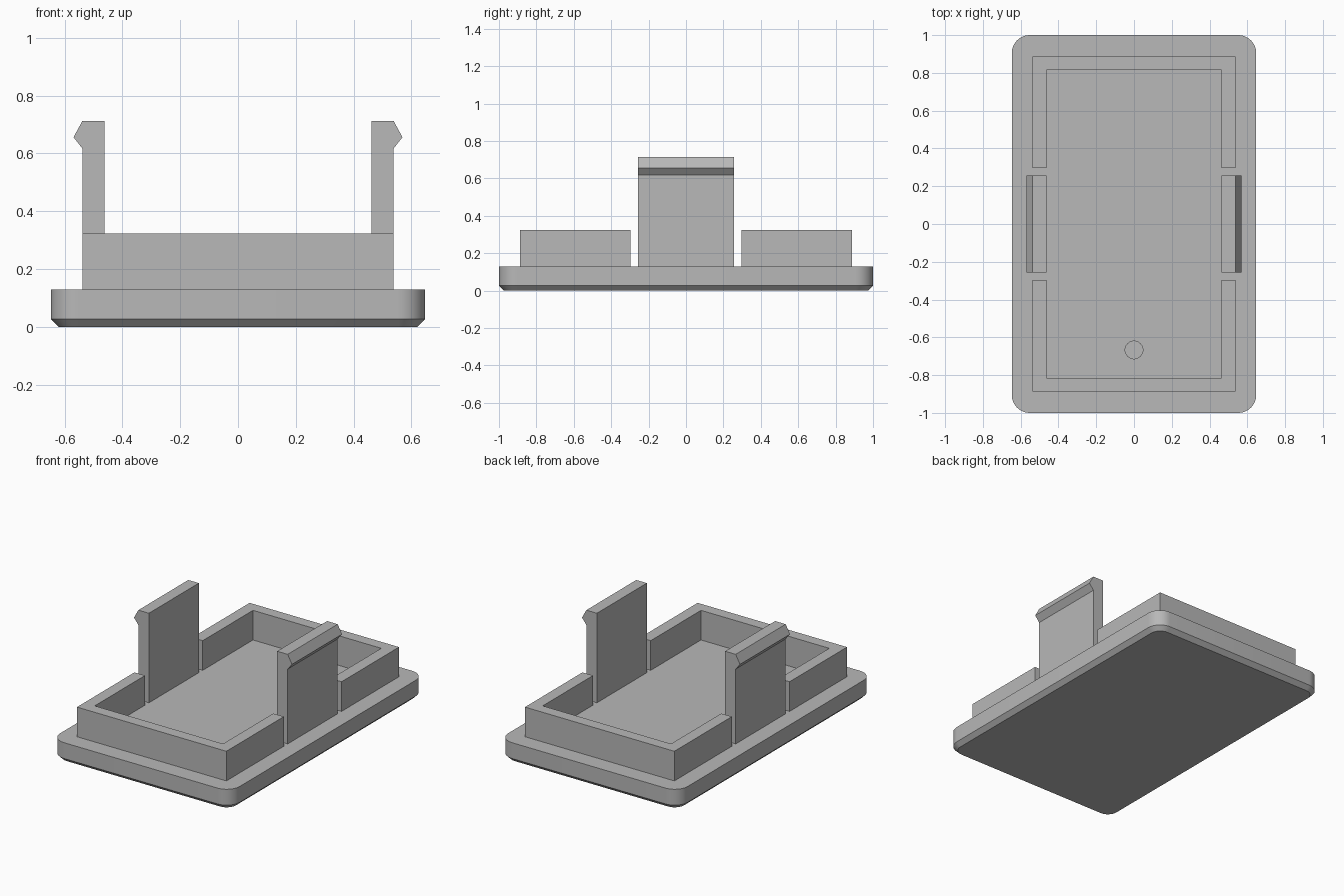
import bpy, bmesh, math
from mathutils import Vector

cube = bpy.data.objects.get("Cube")
if cube:
    bpy.data.objects.remove(cube, do_unlink=True)

# Single grey plastic
grey = bpy.data.materials.new("grey plastic")
grey.use_nodes = True
colour = (0.48, 0.48, 0.48, 1)
grey.diffuse_color = colour
grey.node_tree.nodes["Principled BSDF"].inputs["Base Color"].default_value = colour

# Main dimensions
HALF_X, HALF_Y, RADIUS = 0.647, 1.0, 0.095
CHAMFER, FLOOR, RIM, TOP = 0.027, 0.13, 0.323, 0.713
OUT_X, IN_X, OUT_Y, IN_Y = 0.538, 0.462, 0.888, 0.814
CLIP_Y, GAP_Y = 0.257, 0.297


def loft(name, loops):
    """Join matching outlines into a closed solid."""
    bm = bmesh.new()
    rings = [[bm.verts.new(p) for p in loop] for loop in loops]
    n = len(rings[0])
    for low, high in zip(rings, rings[1:]):
        for i in range(n):
            j = (i + 1) % n
            bm.faces.new((low[i], low[j], high[j], high[i]))
    bm.faces.new(rings[0][::-1])
    bm.faces.new(rings[-1])
    bmesh.ops.recalc_face_normals(bm, faces=bm.faces)
    mesh = bpy.data.meshes.new(name)
    bm.to_mesh(mesh)
    bm.free()
    mesh.materials.append(grey)
    obj = bpy.data.objects.new(name, mesh)
    bpy.context.collection.objects.link(obj)
    return obj


def activate(obj):
    bpy.ops.object.select_all(action='DESELECT')
    obj.select_set(True)
    bpy.context.view_layer.objects.active = obj


def rounded_outline(inset, z, steps=10):
    """Rounded rectangle at height z."""
    r = RADIUS - inset
    points = []
    for k, (sx, sy) in enumerate(((1, 1), (-1, 1), (-1, -1), (1, -1))):
        for i in range(steps + 1):
            a = (k + i / steps) * math.pi / 2
            points.append((sx * (HALF_X - RADIUS) + r * math.cos(a),
                           sy * (HALF_Y - RADIUS) + r * math.sin(a), z))
    return points


def circle(x, y, z, r, steps=32):
    return [(x + r * math.cos(math.tau * i / steps),
             y + r * math.sin(math.tau * i / steps), z) for i in range(steps)]


# Base plate with rounded corners and a chamfered underside
base = loft("base_plate", [rounded_outline(CHAMFER, 0),
                           rounded_outline(0, CHAMFER),
                           rounded_outline(0, FLOOR)])

# Small blind hole in the floor
cutter = loft("hole_cutter", [circle(0, -0.667, z, 0.047) for z in (0.065, 0.2)])
cutter.hide_render = True
cut = base.modifiers.new("blind_hole", 'BOOLEAN')
cut.operation, cut.object, cut.solver = 'DIFFERENCE', cutter, 'EXACT'
activate(base)
bpy.ops.object.modifier_apply(modifier=cut.name)
bpy.data.objects.remove(cutter, do_unlink=True)
activate(base)
bpy.ops.object.shade_smooth_by_angle(angle=math.radians(30))

# U-shaped walls at the front and back
for name, s in (("front_wall", -1), ("back_wall", 1)):
    half = [(OUT_X, GAP_Y), (OUT_X, OUT_Y), (-OUT_X, OUT_Y), (-OUT_X, GAP_Y),
            (-IN_X, GAP_Y), (-IN_X, IN_Y), (IN_X, IN_Y), (IN_X, GAP_Y)]
    loft(name, [[(x, s * y, z) for x, y in half] for z in (FLOOR, RIM)])

# Tall snap clips with an outward hook on each side
hook = [(IN_X, FLOOR), (OUT_X, FLOOR), (OUT_X, 0.617), (0.569, 0.656),
        (OUT_X, TOP), (IN_X, TOP)]
for name, s in (("left_clip", 1), ("right_clip", -1)):
    loft(name, [[(s * x, y, z) for x, z in hook] for y in (-CLIP_Y, CLIP_Y)])
